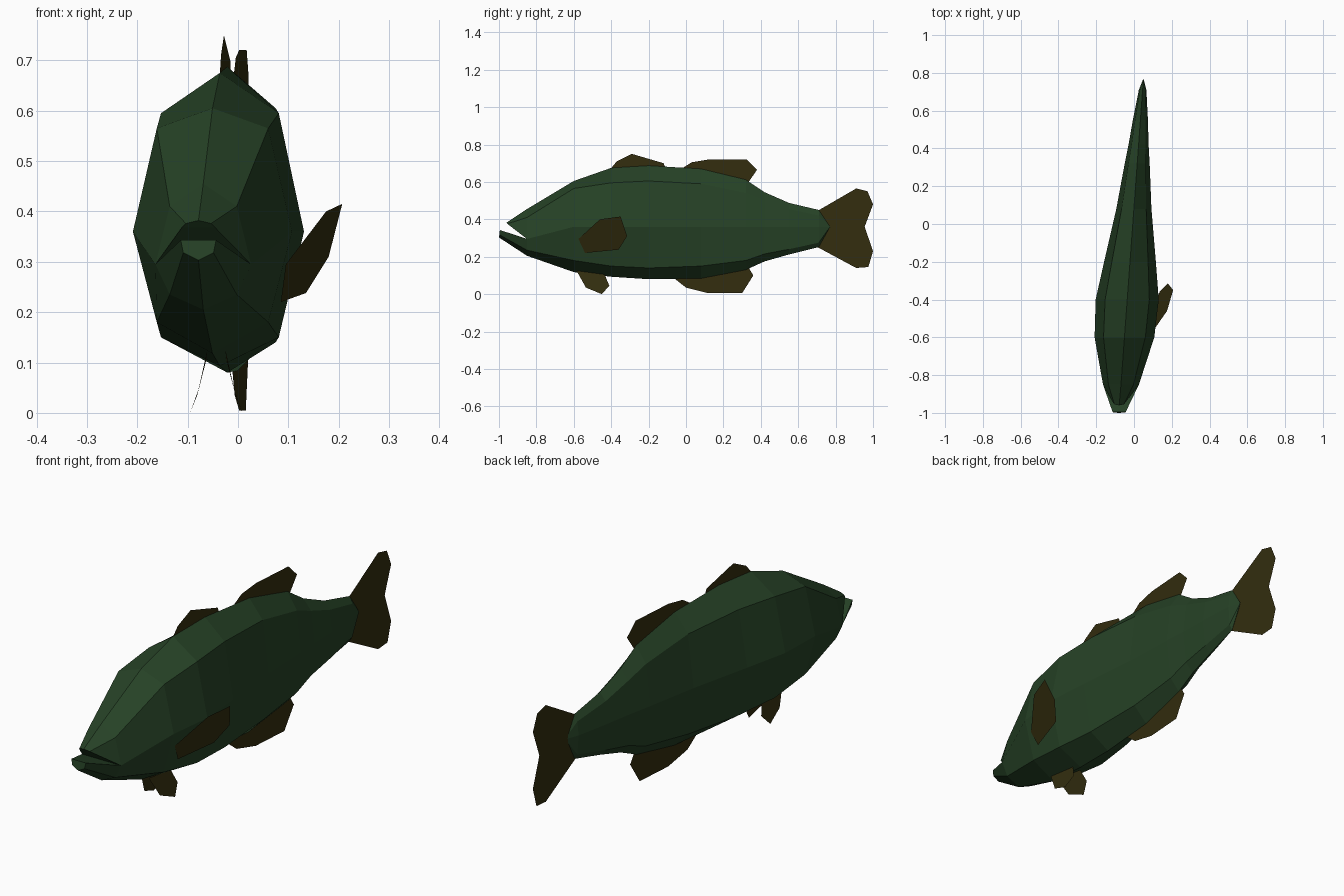
import bpy


def material(name, rgb):
    m = bpy.data.materials.new(name)
    m.diffuse_color = (*rgb, 1.0)
    return m


GREEN = material("dark_green", (0.0194, 0.0545, 0.0194))
OLIVE = material("olive_brown", (0.033, 0.0265, 0.0046))


def add(name, verts, faces, mat):
    me = bpy.data.meshes.new(name)
    me.from_pydata(verts, [], faces)
    me.update()
    me.materials.append(mat)
    ob = bpy.data.objects.new(name, me)
    bpy.context.collection.objects.link(ob)
    return ob


def centre(y):
    """The fish is turned slightly, so its middle plane leans in x."""
    return -0.08 + 0.0734 * (y + 1)


# Body rings: y, half width, z of belly, lower flank, side, shoulder, back
rings = [
    (-0.85, 0.095, 0.205, 0.235, 0.295, 0.41, 0.455),
    (-0.60, 0.158, 0.118, 0.180, 0.36, 0.565, 0.605),
    (-0.40, 0.167, 0.093, 0.150, 0.36, 0.595, 0.675),
    (-0.20, 0.137, 0.080, 0.140, 0.36, 0.605, 0.687),
    (0.08, 0.093, 0.084, 0.150, 0.36, 0.59, 0.67),
    (0.32, 0.066, 0.130, 0.180, 0.36, 0.54, 0.612),
    (0.42, 0.053, 0.175, 0.215, 0.36, 0.50, 0.545),
    (0.55, 0.040, 0.212, 0.240, 0.36, 0.455, 0.488),
    (0.71, 0.020, 0.252, 0.275, 0.36, 0.42, 0.45),
]
N = 8
verts, faces = [], []
for y, w, belly, low, side, shoulder, back in rings:
    c = centre(y)
    k = 0.70
    verts += [(c, y, belly), (c + k * w, y, low), (c + w, y, side),
              (c + k * w, y, shoulder), (c, y, back), (c - k * w, y, shoulder),
              (c - w, y, side), (c - k * w, y, low)]
for r in range(len(rings) - 1):
    for i in range(N):
        a, b = r * N + i, r * N + (i + 1) % N
        faces.append((a, b, b + N, a + N))

# Pointed tail root
tip, last = len(verts), (len(rings) - 1) * N
verts.append((centre(0.77), 0.77, 0.36))
faces += [(last + i, last + (i + 1) % N, tip) for i in range(N)]

# Upper and lower jaws, each a wedge opening from the mouth corners (2 and 6)
cx = centre(-0.98)
upper = len(verts)
verts += [(cx + 0.033, -0.945, 0.368), (cx + 0.025, -0.955, 0.376),
          (cx, -0.96, 0.382), (cx - 0.025, -0.955, 0.376),
          (cx - 0.033, -0.945, 0.368)]
lower = len(verts)
verts += [(cx - 0.035, -0.995, 0.343), (cx - 0.03, -0.998, 0.318),
          (cx, -1.0, 0.303), (cx + 0.03, -0.998, 0.318),
          (cx + 0.035, -0.995, 0.343)]
for start, loop in ((upper, (2, 3, 4, 5, 6)), (lower, (6, 7, 0, 1, 2))):
    for i in range(4):
        faces.append((start + i, start + i + 1, loop[i + 1], loop[i]))
    faces.append(tuple(start + i for i in reversed(range(5))))   # lip
    faces.append((start, loop[0], loop[4], start + 4))           # mouth wall
add("body", verts, faces, GREEN)


def fin(name, outline):
    """Thin flat fin on the middle plane, outline given as (y, z)."""
    add(name, [(centre(y), y, z) for y, z in outline],
        [tuple(range(len(outline)))], OLIVE)


fin("front_dorsal_fin", [(-0.42, 0.65), (-0.37, 0.71), (-0.29, 0.75),
                         (-0.12, 0.70), (-0.10, 0.65)])
fin("rear_dorsal_fin", [(-0.04, 0.66), (0.03, 0.705), (0.12, 0.72),
                        (0.325, 0.72), (0.38, 0.665), (0.335, 0.60),
                        (0.3, 0.58), (0.1, 0.64)])
fin("anal_fin", [(-0.07, 0.09), (0.0, 0.035), (0.12, 0.005), (0.3, 0.005),
                 (0.36, 0.10), (0.33, 0.15), (0.1, 0.12)])

# Tail fin, split into halves at the notch
add("tail_fin", [(0.045, y, z) for y, z in
                 [(0.70, 0.36), (0.71, 0.449), (0.91, 0.565), (0.97, 0.55),
                  (1.0, 0.48), (0.955, 0.36), (1.0, 0.23), (0.975, 0.145),
                  (0.91, 0.14), (0.70, 0.253)]],
    [(0, 1, 2, 3, 4, 5), (0, 5, 6, 7, 8, 9)], OLIVE)

# Pair of pelvic fins, splayed outward below the belly
for side, label in ((-1, "left"), (1, "right")):
    pts = [(0.018, -0.585, 0.125), (0.038, -0.535, 0.035),
           (0.052, -0.45, 0.0), (0.036, -0.41, 0.045),
           (0.02, -0.435, 0.105)]
    add(label + "_pelvic_fin", [(-0.043 + side * x, y, z) for x, y, z in pts],
        [(0, 1, 2, 3, 4)], OLIVE)

# Pectoral fin spread from the right flank
add("pectoral_fin", [(0.095, -0.575, 0.295), (0.085, -0.54, 0.22),
                     (0.135, -0.36, 0.238), (0.18, -0.315, 0.31),
                     (0.207, -0.35, 0.415), (0.175, -0.46, 0.40)],
    [(0, 1, 2, 3, 4, 5)], OLIVE)
